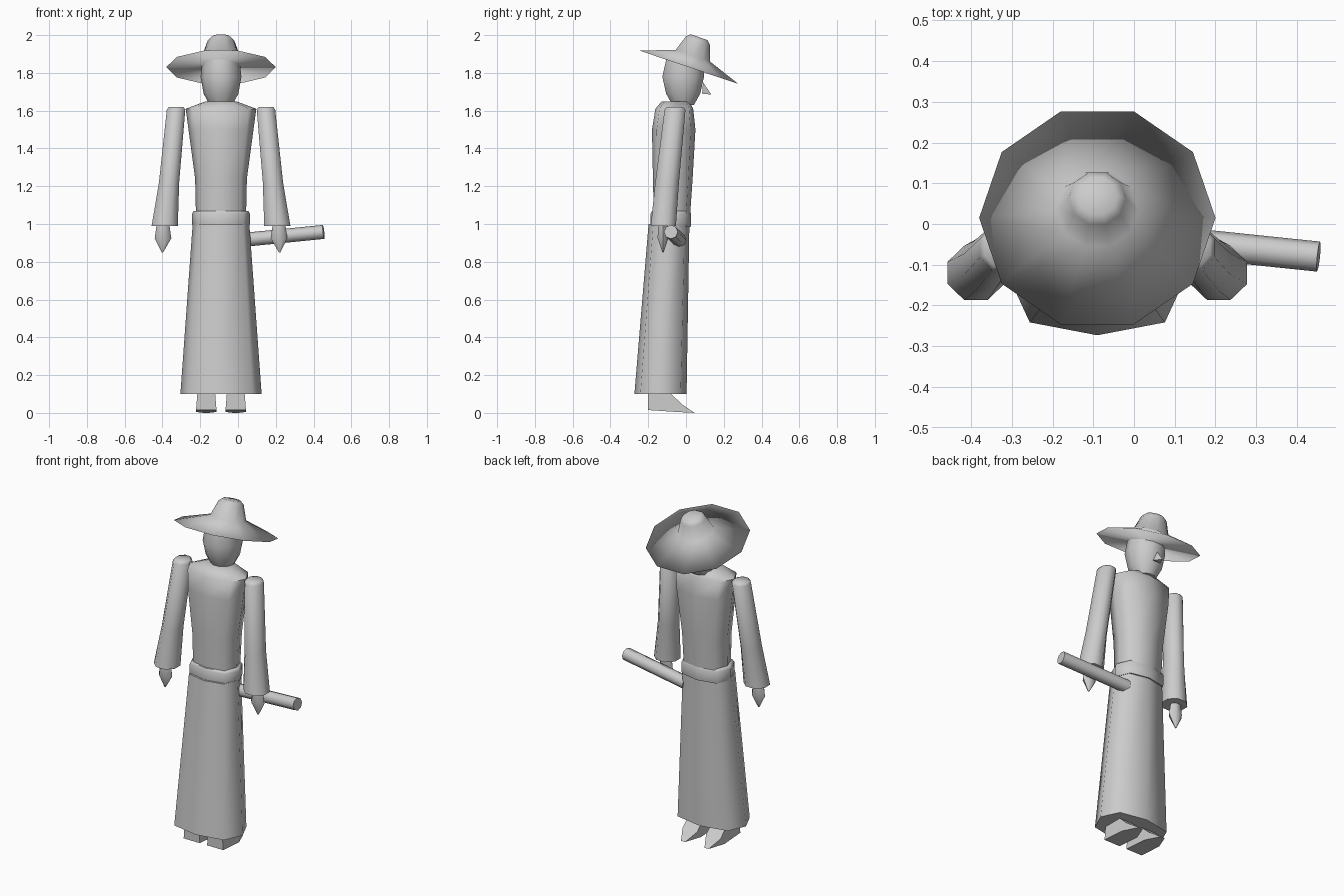
import bpy, bmesh, math
from mathutils import Matrix, Vector

cube = bpy.data.objects.get("Cube")
if cube:
    bpy.data.objects.remove(cube, do_unlink=True)

AXIS = -0.09  # x of the figure's centre line

grey = bpy.data.materials.new("plain_grey")
grey.use_nodes = True
colour = (0.6, 0.6, 0.6, 1)
grey.diffuse_color = colour
grey.node_tree.nodes["Principled BSDF"].inputs["Base Color"].default_value = colour


def finish(name, bm, angle):
    bmesh.ops.recalc_face_normals(bm, faces=bm.faces)
    mesh = bpy.data.meshes.new(name)
    bm.to_mesh(mesh)
    bm.free()
    mesh.materials.append(grey)
    obj = bpy.data.objects.new(name, mesh)
    bpy.context.collection.objects.link(obj)
    bpy.ops.object.select_all(action='DESELECT')
    obj.select_set(True)
    bpy.context.view_layer.objects.active = obj
    bpy.ops.object.shade_smooth_by_angle(angle=math.radians(angle))
    return obj


def loft(name, rings, sides=8, power=1.0, matrix=None, turn=0.0, angle=60):
    """Skin capped rings given as (x, y, z, radius_x, radius_y)."""
    bm = bmesh.new()
    loops = []
    for x, y, z, rx, ry in rings:
        loop = []
        for i in range(sides):
            a = math.tau * (i + turn) / sides
            c, s = math.cos(a), math.sin(a)
            loop.append(bm.verts.new((x + rx * math.copysign(abs(c) ** power, c),
                                      y + ry * math.copysign(abs(s) ** power, s), z)))
        loops.append(loop)
    for low, high in zip(loops, loops[1:]):
        for i in range(sides):
            j = (i + 1) % sides
            bm.faces.new((low[i], low[j], high[j], high[i]))
    bm.faces.new(loops[0][::-1])
    bm.faces.new(loops[-1])
    if matrix:
        bm.transform(matrix)
    return finish(name, bm, angle)


# Robe: skirt, belt and upper body
loft("skirt", [(AXIS, -0.135, 0.1, 0.215, 0.138),
               (AXIS, -0.09, 1.0, 0.15, 0.108)], power=0.75)
loft("belt", [(AXIS, -0.08, 0.985, 0.15, 0.105),
              (AXIS, -0.08, 1.0, 0.153, 0.107),
              (AXIS, -0.08, 1.055, 0.153, 0.107),
              (AXIS, -0.08, 1.068, 0.145, 0.1)], power=0.75)
loft("torso", [(AXIS, -0.075, 1.02, 0.132, 0.095),
               (AXIS, -0.07, 1.24, 0.137, 0.105),
               (AXIS, -0.065, 1.5, 0.172, 0.115),
               (AXIS, -0.062, 1.61, 0.187, 0.1),
               (AXIS, -0.055, 1.648, 0.085, 0.075)], power=0.7)

# Head and nose
loft("head", [(AXIS, -0.015, 1.63, 0.06, 0.06),
              (AXIS, -0.015, 1.69, 0.092, 0.095),
              (AXIS, -0.015, 1.78, 0.108, 0.116),
              (AXIS, -0.005, 1.87, 0.098, 0.105)], sides=10)
bm = bmesh.new()
nose = [bm.verts.new(p) for p in ((AXIS, 0.09, 1.75), (AXIS - 0.025, 0.085, 1.69),
                                  (AXIS + 0.025, 0.085, 1.69), (AXIS, 0.135, 1.685))]
for tri in ((0, 1, 2), (0, 1, 3), (0, 2, 3), (1, 2, 3)):
    bm.faces.new([nose[i] for i in tri])
finish("nose", bm, 30)

# Tilted wide-brimmed hat
tilt = Matrix.Translation((AXIS, 0.015, 1.83)) @ Matrix.Rotation(math.radians(-18.6), 4, 'X')
loft("hat", [(0, 0, 0, 0.29, 0.29), (0, 0, 0.065, 0.1, 0.1),
             (0, 0, 0.15, 0.07, 0.07), (0, 0, 0.168, 0.05, 0.05)],
     sides=10, matrix=tilt, angle=180)

# Sleeves, hands and shoes on both sides
for side, label in ((-1, "right"), (1, "left")):
    def at(offset):
        return AXIS + side * offset

    loft(label + "_sleeve", [(at(0.298), -0.12, 0.99, 0.075, 0.072),
                             (at(0.275), -0.1, 1.22, 0.058, 0.068),
                             (at(0.238), -0.058, 1.605, 0.053, 0.06),
                             (at(0.238), -0.058, 1.62, 0.042, 0.048)], turn=0.5)
    loft(label + "_hand", [(at(0.31), -0.122, 0.85, 0.004, 0.004),
                           (at(0.307), -0.122, 0.925, 0.044, 0.033),
                           (at(0.307), -0.122, 1.0, 0.033, 0.028)], sides=6)

    # Wedge shoe with a narrow toe
    bm = bmesh.new()
    half = 0.054
    profile = ((-0.2, 0.015, 1), (-0.2, 0.12, 0.85), (-0.1, 0.12, 0.85),
               (-0.02, 0.045, 0.9), (0.045, 0.0, 0.25), (-0.05, 0.005, 1))
    walls = [[bm.verts.new((at(0.078) + e * half * w, y, z)) for y, z, w in profile]
             for e in (-1, 1)]
    for wall in walls:
        bm.faces.new(wall)
    for i in range(len(profile)):
        j = (i + 1) % len(profile)
        bm.faces.new((walls[0][i], walls[0][j], walls[1][j], walls[1][i]))
    finish(label + "_shoe", bm, 40)

# Rod tucked through the belt side
start, end = Vector((0.02, -0.035, 0.915)), Vector((0.453, -0.08, 0.958))
along = end - start
aim = Matrix.Translation(start) @ along.to_track_quat('Z', 'Y').to_matrix().to_4x4()
loft("rod", [(0, 0, 0, 0.037, 0.037), (0, 0, along.length, 0.037, 0.037)],
     matrix=aim)
